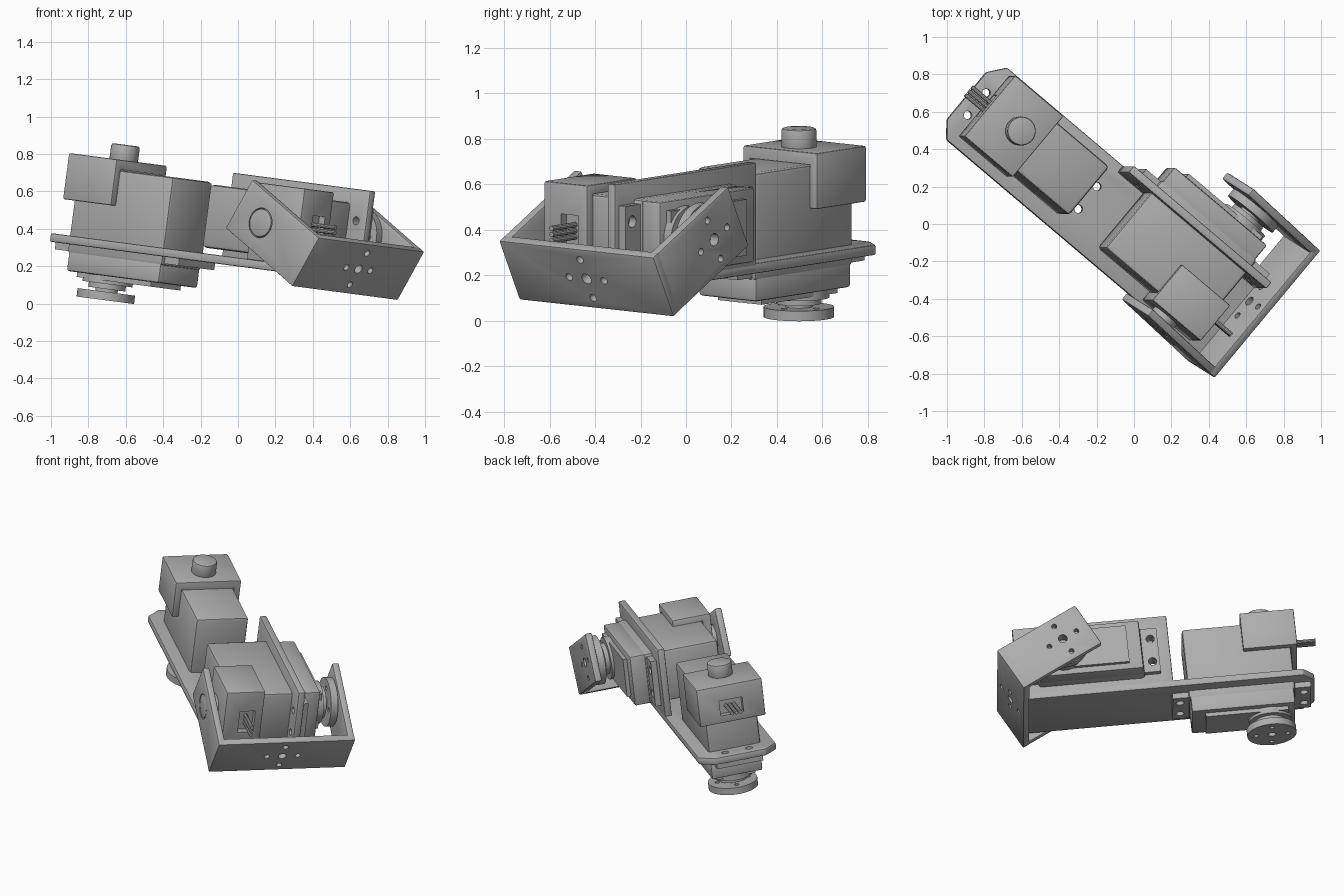
import bpy, bmesh, math
from mathutils import Matrix, Vector

old = bpy.data.objects.get("Cube")
if old:
    bpy.data.objects.remove(old, do_unlink=True)

grey = bpy.data.materials.new("plain grey")
grey.use_nodes = True
GREY = (0.42, 0.42, 0.42, 1)
grey.diffuse_color = GREY
grey.node_tree.nodes["Principled BSDF"].inputs["Base Color"].default_value = GREY


# Shape helpers: each adds a closed solid to a bmesh
def box(bm, x, y, z):
    size = [hi - lo for lo, hi in (x, y, z)]
    mid = [(hi + lo) / 2 for lo, hi in (x, y, z)]
    bmesh.ops.create_cube(bm, size=1, matrix=Matrix.Translation(mid) @ Matrix.Diagonal((*size, 1)))


def rod(bm, start, end, radius, sides=32):
    start, end = Vector(start), Vector(end)
    axis = end - start
    turn = axis.to_track_quat("Z", "Y").to_matrix().to_4x4()
    bmesh.ops.create_cone(bm, cap_ends=True, segments=sides, radius1=radius, radius2=radius,
                          depth=axis.length, matrix=Matrix.Translation((start + end) / 2) @ turn)


def prism(bm, outline, z):
    face = bm.faces.new([bm.verts.new((x, y, z[0])) for x, y in outline])
    top = bmesh.ops.extrude_face_region(bm, geom=[face])["geom"]
    bmesh.ops.translate(bm, vec=(0, 0, z[1] - z[0]),
                        verts=[v for v in top if isinstance(v, bmesh.types.BMVert)])
    bmesh.ops.recalc_face_normals(bm, faces=bm.faces)


def mesh_object(name, bm, frame):
    mesh = bpy.data.meshes.new(name)
    bm.to_mesh(mesh)
    bm.free()
    obj = bpy.data.objects.new(name, mesh)
    bpy.context.collection.objects.link(obj)
    obj.matrix_world = frame
    return obj


def part(name, frame, build, cut=None, bevel=0.0):
    bm = bmesh.new()
    build(bm)
    obj = mesh_object(name, bm, frame)
    obj.data.materials.append(grey)
    bpy.context.view_layer.objects.active = obj
    bpy.ops.object.select_all(action="DESELECT")
    obj.select_set(True)
    if bevel:
        mod = obj.modifiers.new("edges", "BEVEL")
        mod.width, mod.segments, mod.limit_method = bevel, 2, "ANGLE"
        bpy.ops.object.modifier_apply(modifier=mod.name)
    if cut:
        bm = bmesh.new()
        cut(bm)
        cutter = mesh_object("cutter", bm, frame)
        bpy.context.view_layer.update()
        mod = obj.modifiers.new("cut", "BOOLEAN")
        mod.operation, mod.object, mod.solver = "DIFFERENCE", cutter, "EXACT"
        bpy.ops.object.modifier_apply(modifier=mod.name)
        bpy.data.objects.remove(cutter, do_unlink=True)
    bpy.ops.object.shade_smooth_by_angle(angle=math.radians(32))
    return obj


def frame(origin, x, y, z):
    m = Matrix((x, y, z)).transposed().to_4x4()
    return Matrix.Translation(origin) @ m


# Assembly frame: x along the plate, y across it, z out of it
tilt = Matrix.Rotation(math.radians(7.5), 4, "Y") @ Matrix.Rotation(math.radians(-40), 4, "Z")
# Servo frames: x along the case, z along the output shaft, origin on the mounting face
pan = tilt @ frame((-0.695, -0.073, 0.197), (1, 0, 0), (0, -1, 0), (0, 0, -1))
lift = tilt @ frame((0.237, 0.18, 0.4435), (-1, 0, 0), (0, 0, 1), (0, 1, 0))
yoke = tilt @ Matrix.Translation((0.405, 0, 0.4435)) @ Matrix.Rotation(math.radians(27), 4, "Y")

SHAFT = -0.165
MOUNTS = [(x, y) for x in (-0.39, 0.39) for y in (-0.078, 0.078)]
CROSS = [(0.1, 0), (-0.1, 0), (0, 0.1), (0, -0.1)]


# L-shaped bracket
def base_shape(bm):
    prism(bm, [(-1.155, -0.24), (-1.085, -0.325), (0.7, -0.325), (0.7, 0.18),
               (-1.085, 0.18), (-1.155, 0.09)], (0.197, 0.243))


def base_holes(bm):
    for x, y in MOUNTS:
        rod(bm, (x - 0.695, y - 0.073, 0.1), (x - 0.695, y - 0.073, 0.3), 0.022, 20)


def wall_holes(bm):
    for x, y in MOUNTS:
        rod(bm, (0.237 - x, 0.0, 0.4435 + y), (0.237 - x, 0.3, 0.4435 + y), 0.022, 20)


part("bracket_base", tilt, base_shape, base_holes, 0.008)
part("bracket_wall", tilt, lambda bm: box(bm, (-0.27, 0.7), (0.135, 0.18), (0.2, 0.69)),
     wall_holes, 0.008)


# Servo, built twice
def cap_cut(bm):
    box(bm, (-0.335, 0.2), (-0.172, 0.172), (-0.43, 0))
    box(bm, (-0.45, -0.336), (-0.075, 0.075), (-0.385, -0.285))


def flange_cut(bm):
    for x, y in MOUNTS:
        rod(bm, (x, y, -0.1), (x, y, 0.1), 0.026, 20)


def knob_shape(bm):
    rod(bm, (SHAFT, 0, -0.47), (SHAFT, 0, -0.566), 0.077, 48)


def hub_shape(bm):
    rod(bm, (SHAFT, 0, 0.14), (SHAFT, 0, 0.185), 0.135, 48)
    rod(bm, (SHAFT, 0, 0.18), (SHAFT, 0, 0.212), 0.1, 48)
    rod(bm, (SHAFT, 0, 0.21), (SHAFT, 0, 0.23), 0.06, 32)


def horn_cut(bm):
    rod(bm, (SHAFT, 0, 0.25), (SHAFT, 0, 0.3), 0.025, 20)
    for x, y in CROSS:
        rod(bm, (SHAFT + x, y, 0.2), (SHAFT + x, y, 0.3), 0.015, 16)


def wires_shape(bm):
    for y in (-0.027, 0, 0.027):
        rod(bm, (-0.32, y, -0.335), (-0.5, y, -0.335), 0.012, 10)


def servo(name, at):
    part(name + "_case", at, lambda bm: box(bm, (-0.335, 0.335), (-0.17, 0.17), (-0.428, 0.05)),
         bevel=0.02)
    part(name + "_flange", at, lambda bm: box(bm, (-0.435, 0.435), (-0.15, 0.15), (0, 0.037)),
         flange_cut)
    part(name + "_gear_case", at, lambda bm: box(bm, (-0.325, 0.325), (-0.165, 0.165), (0.03, 0.143)),
         bevel=0.012)
    part(name + "_gear_cover", at, lambda bm: box(bm, (-0.28, 0.24), (-0.125, 0.125), (0.14, 0.168)))
    part(name + "_hub", at, hub_shape)
    part(name + "_horn", at, lambda bm: rod(bm, (SHAFT, 0, 0.227), (SHAFT, 0, 0.272), 0.155, 64),
         horn_cut)
    part(name + "_cap", at, lambda bm: box(bm, (-0.375, -0.035), (-0.2125, 0.2125), (-0.483, -0.235)),
         cap_cut, 0.008)
    part(name + "_pivot_knob", at, knob_shape, bevel=0.012)
    part(name + "_wires", at, wires_shape)


servo("pan_servo", pan)
servo("lift_servo", lift)


# U-shaped yoke
def yoke_end_cut(bm):
    rod(bm, (0.3, 0.06, 0), (0.5, 0.06, 0), 0.026, 24)
    for y, z in CROSS:
        rod(bm, (0.3, 0.06 + y, z), (0.5, 0.06 + y, z), 0.018, 16)


def horn_arm_cut(bm):
    rod(bm, (0, 0.4, 0), (0, 0.6, 0), 0.028, 24)
    for x, z in CROSS:
        rod(bm, (x, 0.4, z), (x, 0.6, z), 0.016, 16)


part("yoke_end", yoke, lambda bm: box(bm, (0.345, 0.39), (-0.385, 0.502), (-0.155, 0.155)),
     yoke_end_cut, 0.007)
part("yoke_knob_arm", yoke, lambda bm: box(bm, (-0.19, 0.385), (-0.385, -0.34), (-0.155, 0.155)),
     lambda bm: rod(bm, (0, -0.5, 0), (0, -0.2, 0), 0.08, 48), 0.01)
part("yoke_horn_arm", yoke, lambda bm: box(bm, (-0.19, 0.385), (0.457, 0.502), (-0.155, 0.155)),
     horn_arm_cut, 0.01)
